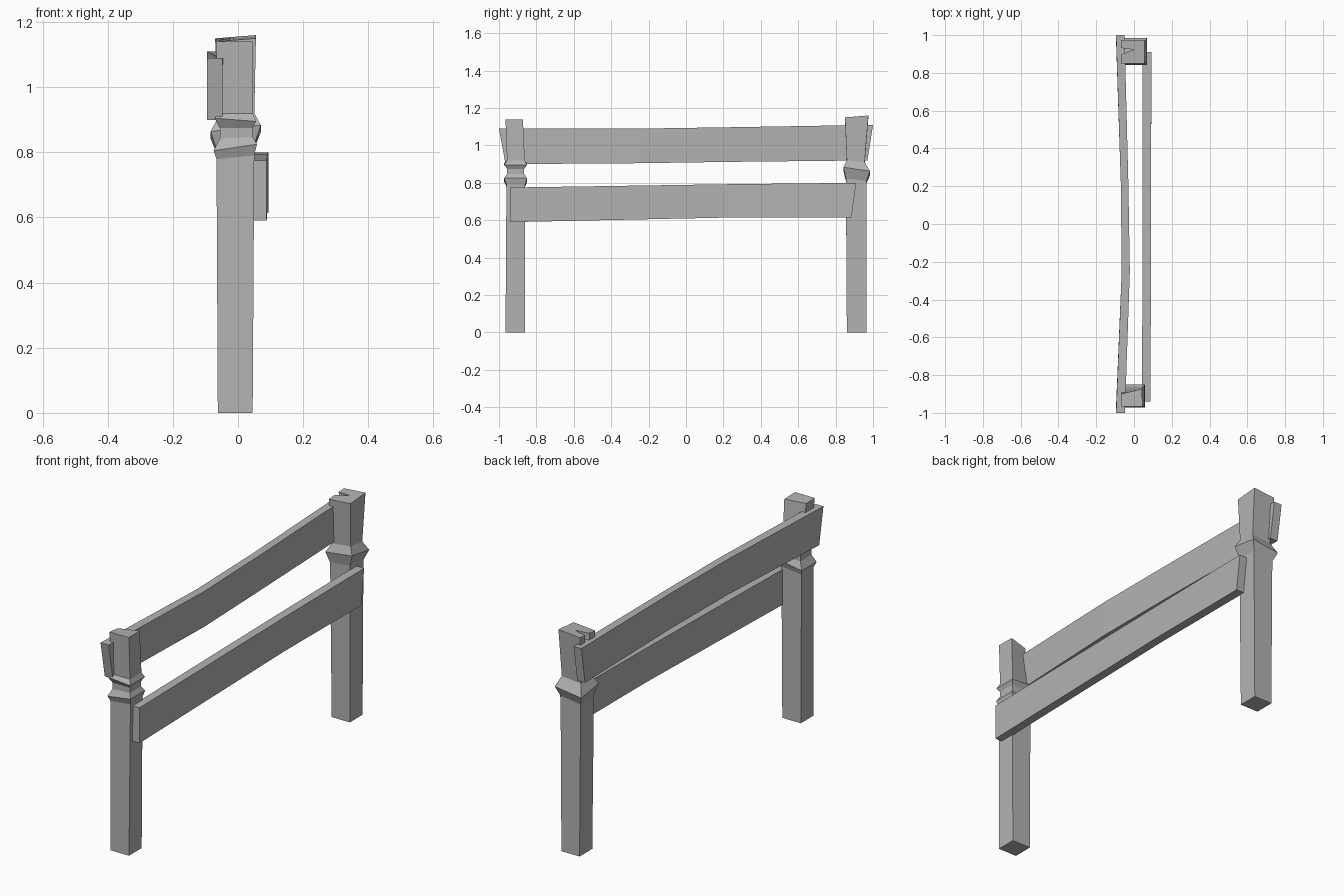
import bpy, bmesh

if "Cube" in bpy.data.objects:
    bpy.data.objects.remove(bpy.data.objects["Cube"])

# One plain grey for everything
grey = bpy.data.materials.new("plain_grey")
grey.use_nodes = True
grey.diffuse_color = (0.45, 0.45, 0.45, 1)
grey.node_tree.nodes["Principled BSDF"].inputs["Base Color"].default_value = (0.45, 0.45, 0.45, 1)


def loft(name, rings):
    """Skin a list of four-point rings and cap both ends."""
    bm = bmesh.new()
    loops = [[bm.verts.new(p) for p in ring] for ring in rings]
    for a, b in zip(loops, loops[1:]):
        for i in range(len(a)):
            j = (i + 1) % len(a)
            bm.faces.new((a[i], a[j], b[j], b[i]))
    bm.faces.new(loops[0])
    bm.faces.new(loops[-1])
    bmesh.ops.recalc_face_normals(bm, faces=bm.faces)
    mesh = bpy.data.meshes.new(name)
    bm.to_mesh(mesh)
    bm.free()
    mesh.materials.append(grey)
    obj = bpy.data.objects.new(name, mesh)
    bpy.context.collection.objects.link(obj)
    return obj


def post_ring(z, x0, x1, y0, y1, tilt_x=0, tilt_y=0):
    """Rectangle around a post, tilted along x and y."""
    cx, cy = (x0 + x1) / 2, (y0 + y1) / 2
    return [(x, y, z + tilt_x * (x - cx) + tilt_y * (y - cy))
            for x, y in ((x0, y0), (x1, y0), (x1, y1), (x0, y1))]


def rail_ring(y_top, y_bottom, x0, x1, z0, z1):
    """Upright cross-section of a rail with a slanted cut."""
    return [(x0, y_bottom, z0), (x1, y_bottom, z0), (x1, y_top, z1), (x0, y_top, z1)]


# Front post with a double collar
front_rings = [
    post_ring(0, -.062, .045, -.965, -.86),
    post_ring(.785, -.066, .05, -.96, -.86, .1),
    post_ring(.815, -.075, .058, -.972, -.85, .15),
    post_ring(.845, -.056, .045, -.957, -.865, .05),
    post_ring(.875, -.056, .045, -.957, -.865),
    post_ring(.9, -.072, .056, -.972, -.85, -.08),
    post_ring(.92, -.06, .045, -.957, -.862),
    post_ring(1.14, -.068, .045, -.965, -.862),
]
# Worn corner at the top
front_rings[-1][3] = (-.066, -.9, 1.135)
front_rings[-1][2] = (.042, -.872, 1.14)
loft("front_post", front_rings)

# Back post with a single crooked collar and flared head
back_post = loft("back_post", [
    post_ring(0, -.06, .045, .86, .965),
    post_ring(.81, -.066, .05, .855, .965, .12, -.1),
    post_ring(.863, -.084, .07, .842, .985, .13, -.15),
    post_ring(.91, -.06, .05, .86, .955, .1, -.1),
    post_ring(1.15, -.07, .055, .85, .975, .08, .08),
])

# Wedge-shaped split in the head of the back post
wedge = [(-.09, .89), (0, .922), (-.09, .935)]
cutter = loft("split_cutter", [[(x, y, z) for x, y in wedge] for z in (1.07, 1.25)])
cutter.hide_render = True
split = back_post.modifiers.new("split", "BOOLEAN")
split.operation = "DIFFERENCE"
split.solver = "EXACT"
split.object = cutter
bpy.context.view_layer.objects.active = back_post
bpy.ops.object.modifier_apply(modifier="split")
bpy.data.objects.remove(cutter)

# Bent upper rail
loft("upper_rail", [
    rail_ring(-1, -.965, -.095, -.048, .9, 1.09),
    rail_ring(-.25, -.25, -.065, -.022, .905, 1.09),
    rail_ring(.22, .22, -.07, -.03, .912, 1.097),
    rail_ring(1, .97, -.095, -.05, .92, 1.11),
])

# Straight lower rail
loft("lower_rail", [
    rail_ring(-.94, -.94, .043, .088, .59, .775),
    rail_ring(.25, .25, .045, .09, .615, .793),
    rail_ring(.91, .885, .046, .093, .615, .8),
])
